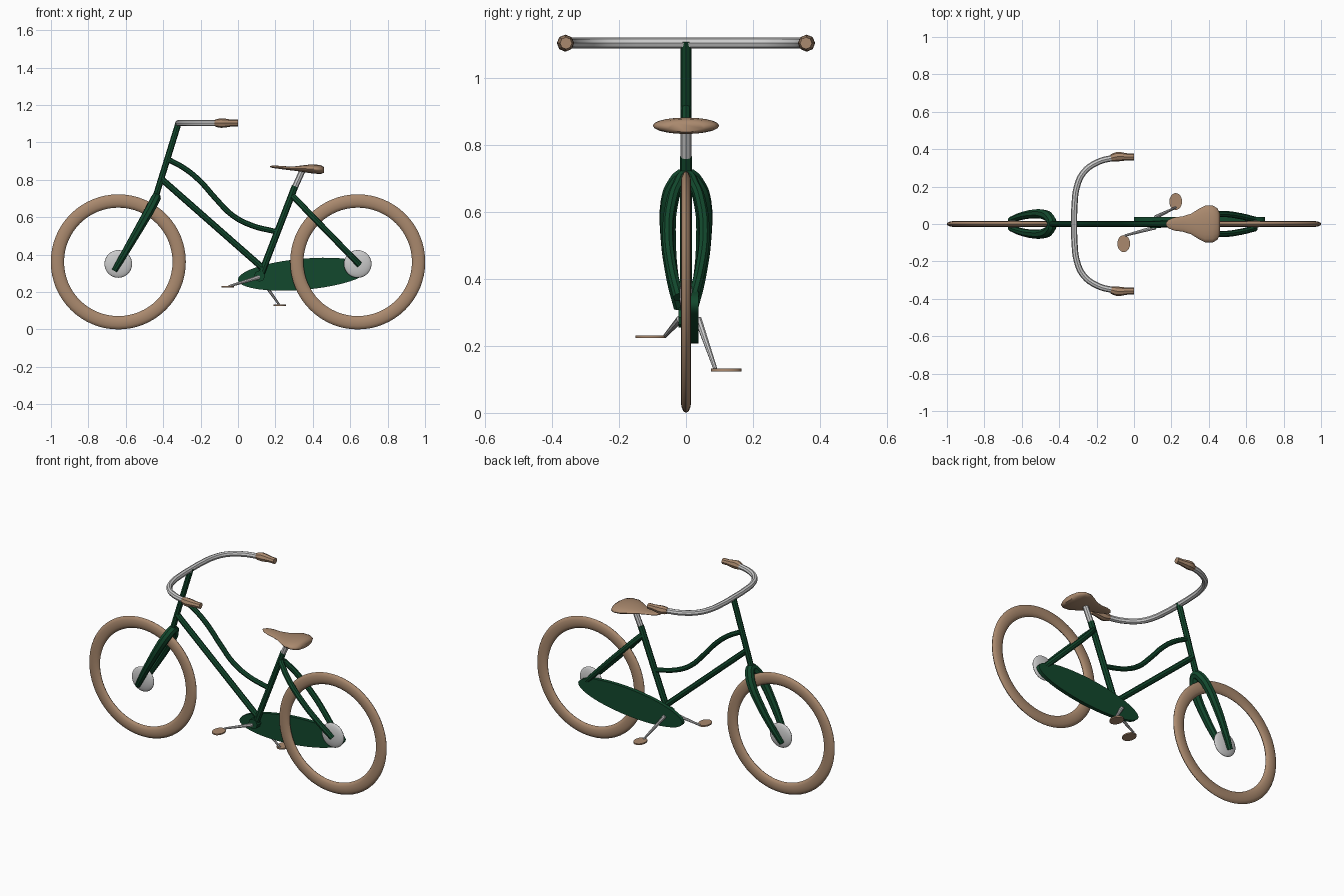
import bpy, bmesh, math
from mathutils import Vector, Matrix

if "Cube" in bpy.data.objects:
    bpy.data.objects.remove(bpy.data.objects["Cube"])


def material(name, rgb):
    m = bpy.data.materials.new(name)
    m.diffuse_color = (*rgb, 1)
    m.use_nodes = True
    m.node_tree.nodes["Principled BSDF"].inputs["Base Color"].default_value = m.diffuse_color
    return m


GREEN = material("green_paint", (0.006, 0.065, 0.026))
TAN = material("tan_rubber", (0.40, 0.25, 0.155))


def finish(obj, mat=None, angle=40):
    if mat:
        obj.data.materials.append(mat)
    bpy.ops.object.select_all(action='DESELECT')
    obj.select_set(True)
    bpy.context.view_layer.objects.active = obj
    if obj.type == 'CURVE':
        bpy.ops.object.convert(target='MESH')
        obj = bpy.context.view_layer.objects.active
    bpy.ops.object.shade_smooth_by_angle(angle=math.radians(angle))
    return obj


def tube(name, pts, radius, mat=None, smooth=False):
    """Round tube through points; radius is one value or one per point."""
    radii = radius if isinstance(radius, (list, tuple)) else [radius] * len(pts)
    cu = bpy.data.curves.new(name, 'CURVE')
    cu.dimensions = '3D'
    cu.bevel_depth = 1
    cu.bevel_resolution = 2
    cu.use_fill_caps = True
    cu.resolution_u = 4
    if smooth:
        sp = cu.splines.new('BEZIER')
        sp.bezier_points.add(len(pts) - 1)
        for b, p, r in zip(sp.bezier_points, pts, radii):
            b.co, b.radius = p, r
            b.handle_left_type = b.handle_right_type = 'AUTO'
    else:
        sp = cu.splines.new('POLY')
        sp.points.add(len(pts) - 1)
        for b, p, r in zip(sp.points, pts, radii):
            b.co, b.radius = (*p, 1), r
    obj = bpy.data.objects.new(name, cu)
    bpy.context.collection.objects.link(obj)
    return finish(obj, mat)


def loft(name, rings, mat=None, closed=False, angle=40):
    """Skin a list of equal-length vertex rings."""
    bm = bmesh.new()
    vs = [[bm.verts.new(p) for p in ring] for ring in rings]
    n, k = len(vs[0]), len(vs)
    for i in range(k if closed else k - 1):
        a, b = vs[i], vs[(i + 1) % k]
        for j in range(n):
            bm.faces.new((a[j], a[(j + 1) % n], b[(j + 1) % n], b[j]))
    if not closed:
        bm.faces.new(vs[0])
        bm.faces.new(vs[-1])
    bmesh.ops.recalc_face_normals(bm, faces=bm.faces)
    me = bpy.data.meshes.new(name)
    bm.to_mesh(me)
    bm.free()
    obj = bpy.data.objects.new(name, me)
    bpy.context.collection.objects.link(obj)
    return finish(obj, mat, angle)


def circle(n):
    return [(math.cos(2 * math.pi * i / n), math.sin(2 * math.pi * i / n)) for i in range(n)]


def disc(name, centre, rx, rother, half, axis, mat, tilt=0):
    """Flat elliptical plate, thin along y or z."""
    rings = []
    for s in (-half, half):
        ring = []
        for c, d in circle(40):
            p = Vector((rx * c, s, rother * d)) if axis == 'y' else Vector((rx * c, rother * d, s))
            ring.append(Matrix.Rotation(tilt, 3, 'Y') @ p + Vector(centre))
        rings.append(ring)
    return loft(name, rings, mat)


# wheels: flattened tyre and domed hub
for name, x in (("front", -0.64), ("rear", 0.64)):
    rings = []
    for c, s in circle(64):
        rings.append([(x + c * (0.3255 + 0.0355 * a), 0.0155 * b, 0.361 + s * (0.3255 + 0.0355 * a))
                      for a, b in circle(12)])
    loft(name + "_tyre", rings, TAN, closed=True, angle=60)
    bpy.ops.mesh.primitive_uv_sphere_add(segments=32, ring_count=16, radius=0.074,
                                         location=(x, 0, 0.35))
    hub = bpy.context.object
    hub.name = name + "_hub"
    hub.scale.y = 0.25
    finish(hub)

# frame tubes
tube("steering_tube", [(-0.316, 0, 1.11), (-0.44, 0, 0.71)], 0.0165, GREEN)
tube("down_tube", [(-0.41, 0, 0.805), (0.13, 0, 0.33)], 0.017, GREEN)
tube("seat_tube", [(0.112, 0, 0.265), (0.305, 0, 0.765)], 0.018, GREEN)
tube("top_tube", [(-0.375, 0, 0.91), (-0.28, 0, 0.857), (-0.20, 0, 0.79), (-0.12, 0, 0.70),
                  (-0.03, 0, 0.61), (0.07, 0, 0.557), (0.205, 0, 0.522)],
     0.0145, GREEN, smooth=True)
tube("seat_post", [(0.30, 0, 0.75), (0.347, 0, 0.855)], 0.0165)
tube("bottom_bracket", [(0.115, -0.022, 0.285), (0.115, 0.035, 0.285)], 0.03, GREEN)

# arched front fork and rear stays, mirrored over the wheel
fork = [(-0.66, 0.022, 0.315), (-0.61, 0.040, 0.40), (-0.54, 0.053, 0.52),
        (-0.48, 0.050, 0.625), (-0.453, 0.033, 0.675), (-0.438, 0, 0.705)]
fork_r = [0.016, 0.02, 0.024, 0.027, 0.027, 0.026]
stay = [(0.65, 0.022, 0.345), (0.57, 0.042, 0.427), (0.47, 0.054, 0.53),
        (0.38, 0.045, 0.622), (0.325, 0.025, 0.68), (0.295, 0, 0.71)]


def mirrored(pts):
    return pts + [(x, -y, z) for x, y, z in reversed(pts[:-1])]


tube("front_fork", mirrored(fork), fork_r + fork_r[-2::-1], GREEN, smooth=True)
tube("rear_stays", mirrored(stay), 0.0165, GREEN, smooth=True)

# chain guard
disc("chain_guard", (0.35, 0.026, 0.295), 0.352, 0.083, 0.011, 'y', GREEN, -math.radians(5))

# handlebar and grips
half = [(-0.06, 0.354, 1.103), (-0.12, 0.351, 1.103), (-0.20, 0.328, 1.103),
        (-0.27, 0.275, 1.103), (-0.305, 0.20, 1.103), (-0.318, 0.10, 1.103), (-0.32, 0, 1.103)]
tube("handlebar", mirrored(half), 0.0165, None, smooth=True)
for side, s in (("left", -1), ("right", 1)):
    tube(side + "_grip", [(-0.122, s * 0.352, 1.103), (-0.112, s * 0.355, 1.103),
                          (-0.09, s * 0.360, 1.103), (-0.07, s * 0.360, 1.103),
                          (-0.035, s * 0.359, 1.103), (0.0, s * 0.358, 1.103)],
         [0.018, 0.022, 0.0255, 0.024, 0.0185, 0.018], TAN)

# seat: sections of x, half width, bottom z, top z
sections = [(0.170, 0.006, 0.868, 0.873), (0.185, 0.023, 0.863, 0.876), (0.215, 0.035, 0.859, 0.875),
            (0.26, 0.041, 0.853, 0.872), (0.305, 0.055, 0.848, 0.872), (0.345, 0.080, 0.842, 0.877),
            (0.38, 0.098, 0.836, 0.881), (0.42, 0.099, 0.832, 0.881), (0.445, 0.085, 0.832, 0.877),
            (0.46, 0.055, 0.838, 0.868)]
loft("seat", [[(x, w * c, (lo + hi) / 2 + (hi - lo) / 2 * d) for c, d in circle(20)]
              for x, w, lo, hi in sections], TAN, angle=60)

# cranks and pedals
tube("left_crank", [(0.115, -0.018, 0.28), (-0.05, -0.062, 0.23)], [0.011, 0.006])
tube("right_crank", [(0.115, 0.036, 0.28), (0.222, 0.088, 0.13)], [0.011, 0.006])
disc("left_pedal", (-0.055, -0.105, 0.227), 0.034, 0.045, 0.004, 'z', TAN)
disc("right_pedal", (0.223, 0.12, 0.128), 0.034, 0.045, 0.004, 'z', TAN)
